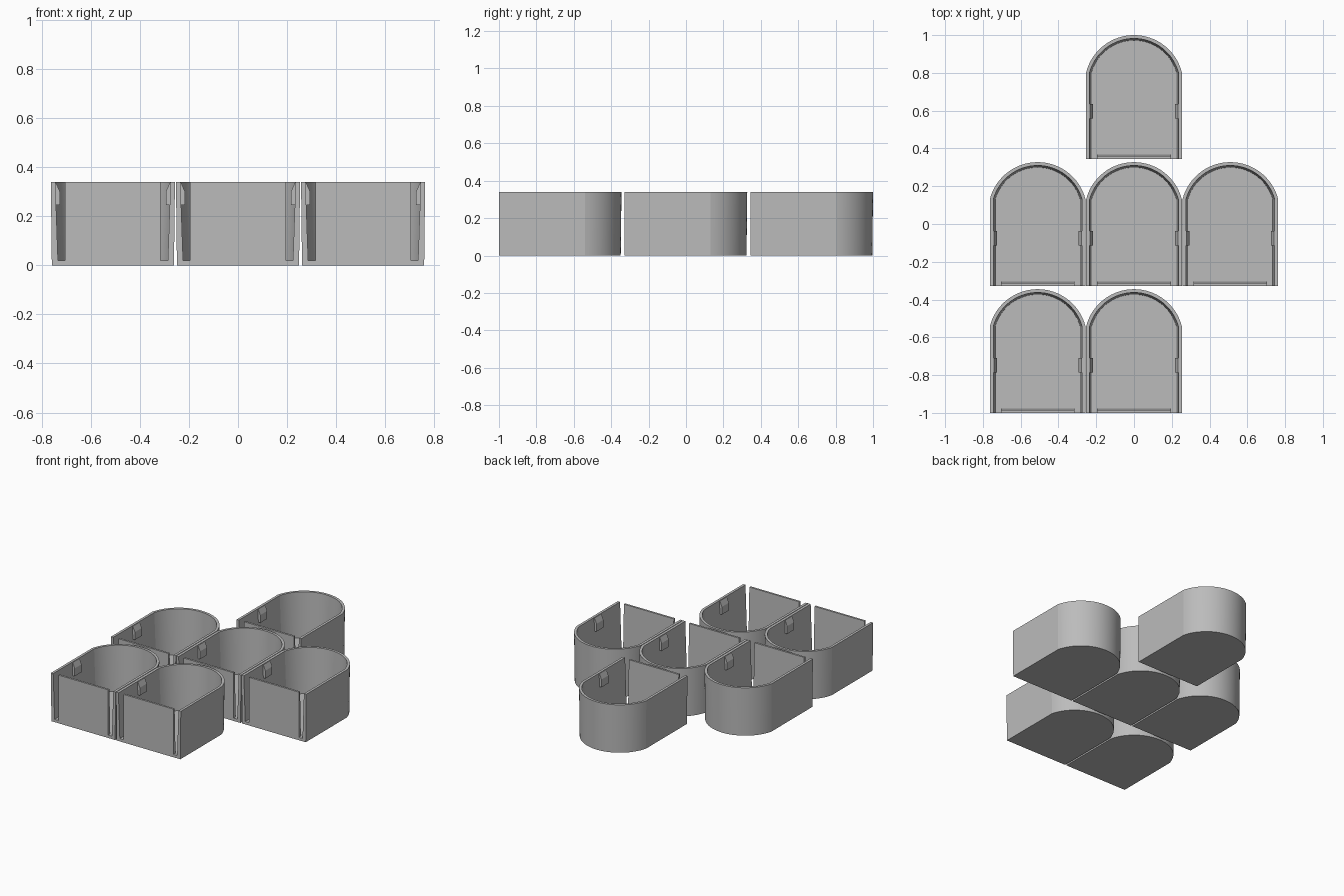
import bpy, bmesh, math

if "Cube" in bpy.data.objects:
    bpy.data.objects.remove(bpy.data.objects["Cube"])

HEIGHT, FLOOR, DEPTH = 0.34, 0.02, 0.655
RADIUS = 0.2614            # outer radius of the rounded back
CENTRE_Y = DEPTH - RADIUS
SEGMENTS = 32

grey = bpy.data.materials.new("grey plastic")
grey.diffuse_color = (0.5, 0.5, 0.5, 1)
grey.use_nodes = True
grey.node_tree.nodes["Principled BSDF"].inputs["Base Color"].default_value = grey.diffuse_color


def finish(name, bm):
    bmesh.ops.recalc_face_normals(bm, faces=bm.faces)
    mesh = bpy.data.meshes.new(name)
    bm.to_mesh(mesh)
    bm.free()
    mesh.materials.append(grey)
    obj = bpy.data.objects.new(name, mesh)
    bpy.context.collection.objects.link(obj)
    return obj


def outline(half_width, radius):
    """Open U from front right, round the arched back, to front left."""
    a = math.asin(half_width / radius)
    arc = [a - 2 * a * i / SEGMENTS for i in range(SEGMENTS + 1)]
    pts = [(radius * math.sin(t), CENTRE_Y + radius * math.cos(t)) for t in arc]
    return [(half_width, 0)] + pts + [(-half_width, 0)]


def make_shell():
    """Drafted floor and wall, open at the front."""
    bm = bmesh.new()
    sections = [(0.249, RADIUS - 0.004, 0), (0.253, RADIUS, HEIGHT),
                (0.235, RADIUS - 0.018, HEIGHT), (0.224, RADIUS - 0.028, FLOOR)]
    rings = [[bm.verts.new((x, y, z)) for x, y in outline(w, r)]
             for w, r, z in sections]
    for a, b in zip(rings, rings[1:]):
        for i in range(len(a) - 1):
            bm.faces.new((a[i], a[i + 1], b[i + 1], b[i]))
    bm.faces.new(rings[0])
    bm.faces.new(rings[-1])
    bm.faces.new([r[0] for r in rings] + [r[-1] for r in reversed(rings)])
    obj = finish("bin_shell", bm)
    bpy.context.view_layer.objects.active = obj
    obj.select_set(True)
    bpy.ops.object.shade_smooth_by_angle(angle=math.radians(12))
    obj.select_set(False)
    return obj


def make_prism(name, profile, start, end, place):
    """Extrude a 2D profile between start and end."""
    bm = bmesh.new()
    a, b = [[bm.verts.new(place(p, q, t)) for p, q in profile] for t in (start, end)]
    bm.faces.new(a)
    bm.faces.new(b)
    n = len(a)
    for i in range(n):
        bm.faces.new((a[i], a[(i + 1) % n], b[(i + 1) % n], b[i]))
    return finish(name, bm)


# Parts of one bin: shell, front panel between two slots, two wedge clips
parts = [make_shell()]
panel = [(0, FLOOR), (0.023, FLOOR), (0.014, HEIGHT), (0, HEIGHT)]
parts.append(make_prism("front_panel", panel, -0.195, 0.195,
                        lambda y, z, x: (x, y, z)))
clip = [(0.239, 0.245), (0.216, 0.245), (0.216, 0.30), (0.232, 0.337), (0.239, 0.337)]
for side, label in ((-1, "left"), (1, "right")):
    parts.append(make_prism(label + "_clip", clip, 0.213, 0.29,
                            lambda x, z, y, s=side: (s * x, y, z)))

# Six bins arranged in rows of two, three and one
spots = [(-0.51, 0), (0, 0), (-0.51, 1), (0, 1), (0.51, 1), (0, 2)]
for n, (x, row) in enumerate(spots):
    for part in parts:
        obj = part if n == 0 else part.copy()
        if n:
            bpy.context.collection.objects.link(obj)
        obj.location = (x, -1 + 0.6725 * row, 0)
